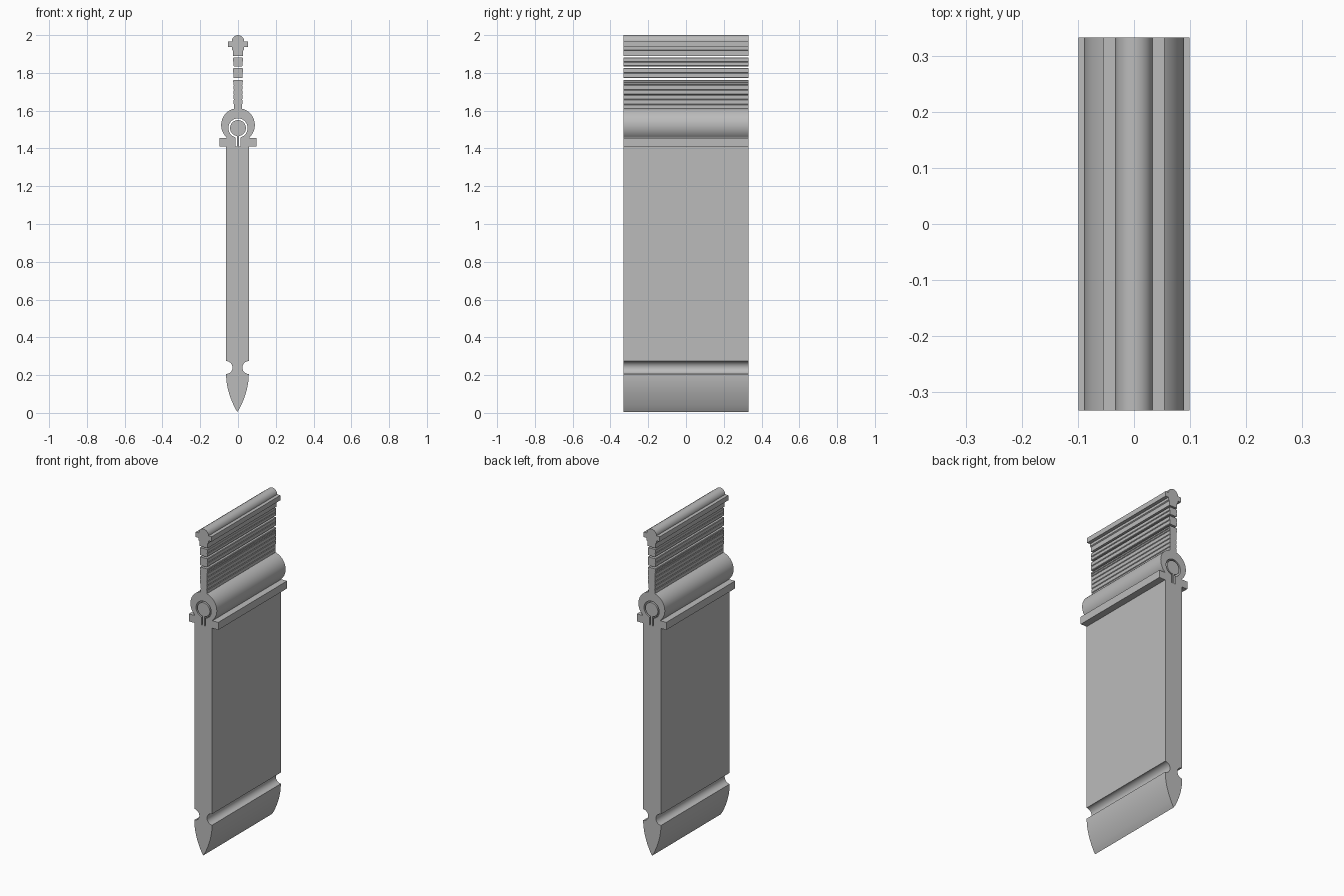
import bpy, bmesh
from math import sin, cos, radians, pi

HALF_DEPTH = 0.332

cube = bpy.data.objects.get("Cube")
if cube:
    bpy.data.objects.remove(cube)

grey = bpy.data.materials.new("plain grey")
grey.use_nodes = True
GREY = (0.5, 0.5, 0.5, 1)
grey.diffuse_color = GREY
grey.node_tree.nodes["Principled BSDF"].inputs["Base Color"].default_value = GREY


def arc(cx, cz, r, start, end, steps=24):
    """Points on an arc, angles in degrees from +x towards +z."""
    angles = [radians(start + (end - start) * i / steps) for i in range(steps + 1)]
    return [(cx + r * cos(a), cz + r * sin(a)) for a in angles]


def mirrored(right_side):
    """Close a right-hand outline with its mirror image."""
    return right_side + [(-x, z) for x, z in reversed(right_side) if x > 1e-5]


def extrude(name, outlines):
    """Extrude closed front outlines through the full depth."""
    bm = bmesh.new()
    for outline in outlines:
        face = bm.faces.new([bm.verts.new((x, -HALF_DEPTH, z)) for x, z in outline])
        result = bmesh.ops.extrude_face_region(bm, geom=[face], use_keep_orig=True)
        moved = [v for v in result["geom"] if isinstance(v, bmesh.types.BMVert)]
        bmesh.ops.translate(bm, verts=moved, vec=(0, 2 * HALF_DEPTH, 0))
    bmesh.ops.recalc_face_normals(bm, faces=bm.faces)
    mesh = bpy.data.meshes.new(name)
    bm.to_mesh(mesh)
    bm.free()
    mesh.materials.append(grey)
    obj = bpy.data.objects.new(name, mesh)
    bpy.context.collection.objects.link(obj)
    bpy.ops.object.select_all(action="DESELECT")
    obj.select_set(True)
    bpy.context.view_layer.objects.active = obj
    bpy.ops.object.shade_smooth_by_angle(angle=radians(30))
    return obj


# Blade with a round notch on each side and a curved point
tip = [(0.06 * cos(t * pi / 24) ** 0.85 if t < 12 else 0, 0.205 - 0.2 * t / 12)
       for t in range(13)]
blade_side = [(0.06, 1.41), (0.06, 0.275)] + arc(0.06, 0.24, 0.034, 90, 270, 16) + tip
extrude("blade", [[(x - 0.003, z) for x, z in mirrored(blade_side)]])

# Guard and ring in one outline, slotted below the ring's hole
RING_Z, DISC_Z = 1.524, 1.508
guard_side = arc(0, DISC_Z, 0.051, 90, -74, 32)
guard_side = guard_side[:-1] + [(0.014, 1.459), (0.014, 1.41), (0.099, 1.41),
                                (0.099, 1.456), (0.06, 1.456)]
guard_side += arc(0, RING_Z, 0.089, -46, 90, 32)
left_side = [(-x, z) for x, z in guard_side]
# Two halves meet on the centre line above the hole
guard = extrude("guard_and_ring", [guard_side, left_side])
bm = bmesh.new()
bm.from_mesh(guard.data)
bmesh.ops.remove_doubles(bm, verts=bm.verts, dist=1e-5)
seam = [f for f in bm.faces if all(abs(v.co.x) < 1e-5 for v in f.verts)]
bmesh.ops.delete(bm, geom=seam, context="FACES")
bmesh.ops.recalc_face_normals(bm, faces=bm.faces)
bm.to_mesh(guard.data)
bm.free()

# Round core with a thin stem down to the blade
extrude("core_and_stem", [arc(0, DISC_Z, 0.042, -82, 262, 48)
                          + [(-0.006, 1.41), (0.006, 1.41)]])

# Grip: stacked bands, with open slits between the upper ones
slits = [1.885, 1.829, 1.767]
bands = [(1.835, 1.881), (1.773, 1.825), (1.735, 1.763)]


def band(z0, z1, half):
    b = 0.003
    return mirrored([(half - b, z0), (half, z0 + b), (half, z1 - b), (half - b, z1)])


grip = []
for z0, z1 in bands:
    mid = (z0 + z1) / 2
    grip += [band(z0, mid, 0.025), band(mid, z1, 0.026)]
for i in range(5):
    z0 = 1.608 + i * 0.0254
    grip.append(band(z0, z0 + 0.0254, 0.022 + 0.0005 * i))
extrude("grip_bands", grip)

# Pommel: neck, crossbar and domed top
pommel_side = [(0.027, 1.89), (0.027, 1.918), (0.033, 1.922), (0.033, 1.937),
               (0.054, 1.937), (0.054, 1.967), (0.034, 1.967)]
pommel_side += arc(0, 1.967, 0.033, 0, 90, 12)
extrude("pommel", [mirrored(pommel_side)])
